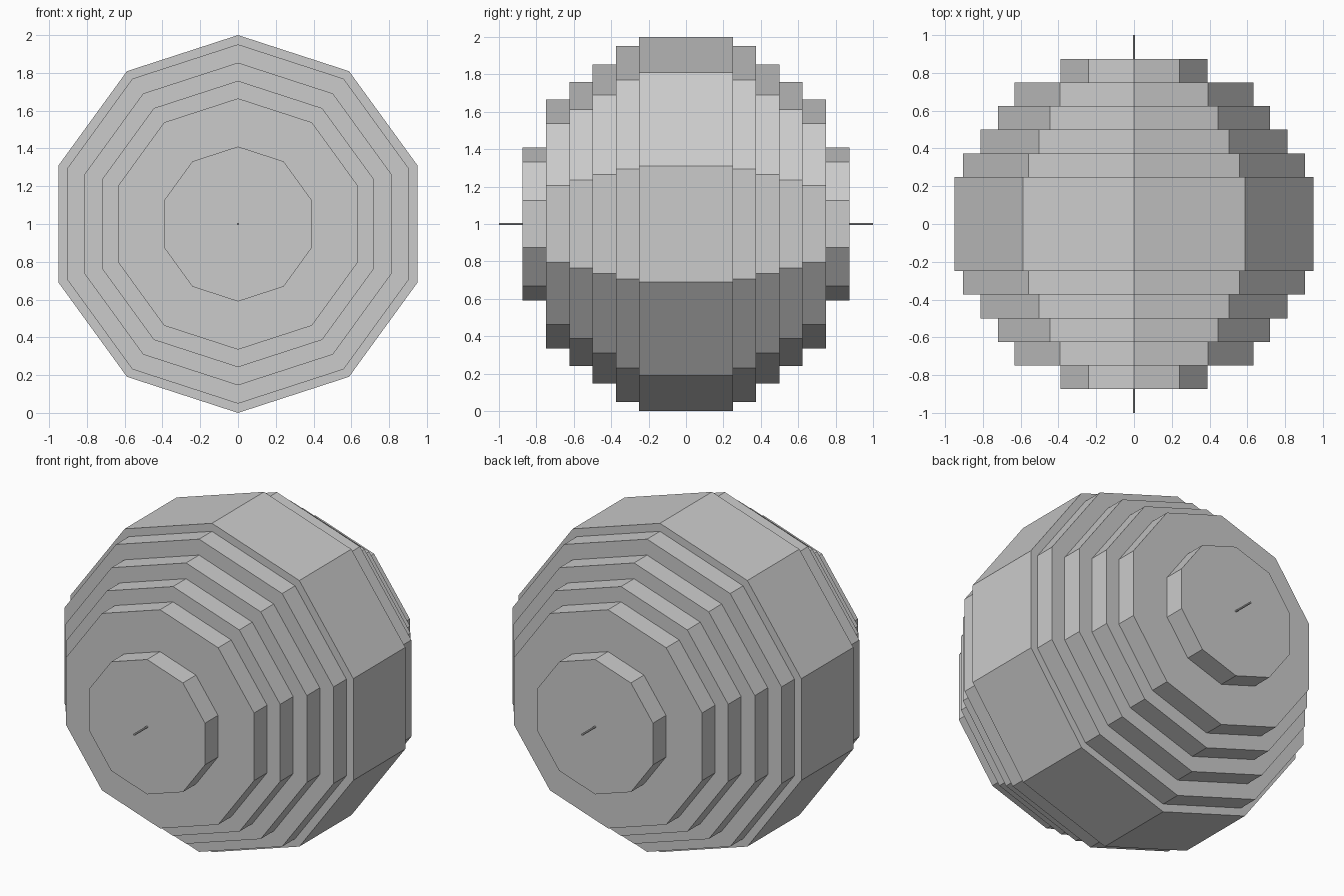
import bpy
import bmesh
import math

SIDES = 10
CENTRE_Z = 1.0

cube = bpy.data.objects.get("Cube")
if cube:
    bpy.data.objects.remove(cube, do_unlink=True)

grey = bpy.data.materials.new("plain grey")
grey.use_nodes = True
colour = (0.6, 0.6, 0.6, 1)
grey.diffuse_color = colour
grey.node_tree.nodes["Principled BSDF"].inputs["Base Color"].default_value = colour


def lathe(name, profile):
    """Revolve (radius, y) points about the y axis and cap both ends."""
    bm = bmesh.new()
    rings = []
    for radius, y in profile:
        ring = []
        for i in range(SIDES):
            a = math.tau * i / SIDES
            ring.append(bm.verts.new((radius * math.sin(a), y, CENTRE_Z + radius * math.cos(a))))
        rings.append(ring)
    for lower, upper in zip(rings, rings[1:]):
        for i in range(SIDES):
            j = (i + 1) % SIDES
            bm.faces.new((lower[i], lower[j], upper[j], upper[i]))
    bm.faces.new(rings[0])
    bm.faces.new(rings[-1])
    bmesh.ops.recalc_face_normals(bm, faces=bm.faces)
    mesh = bpy.data.meshes.new(name)
    bm.to_mesh(mesh)
    bm.free()
    mesh.materials.append(grey)
    obj = bpy.data.objects.new(name, mesh)
    bpy.context.collection.objects.link(obj)
    return obj


# Stepped body: each step is (radius, half depth), from the middle outwards
steps = [(1.0, 0.25), (0.951, 0.374), (0.854, 0.499), (0.758, 0.624),
         (0.665, 0.749), (0.41, 0.874)]
half = []
inner = 0
for radius, depth in steps:
    if inner:
        half.append((radius, inner))
    half.append((radius, depth))
    inner = depth
profile = [(r, -y) for r, y in reversed(half)] + half
lathe("stepped_body", profile)

# Thin pins at both ends of the axis
for side, name in ((-1, "front_pin"), (1, "back_pin")):
    lathe(name, [(0.006, side * inner), (0.006, side)])
